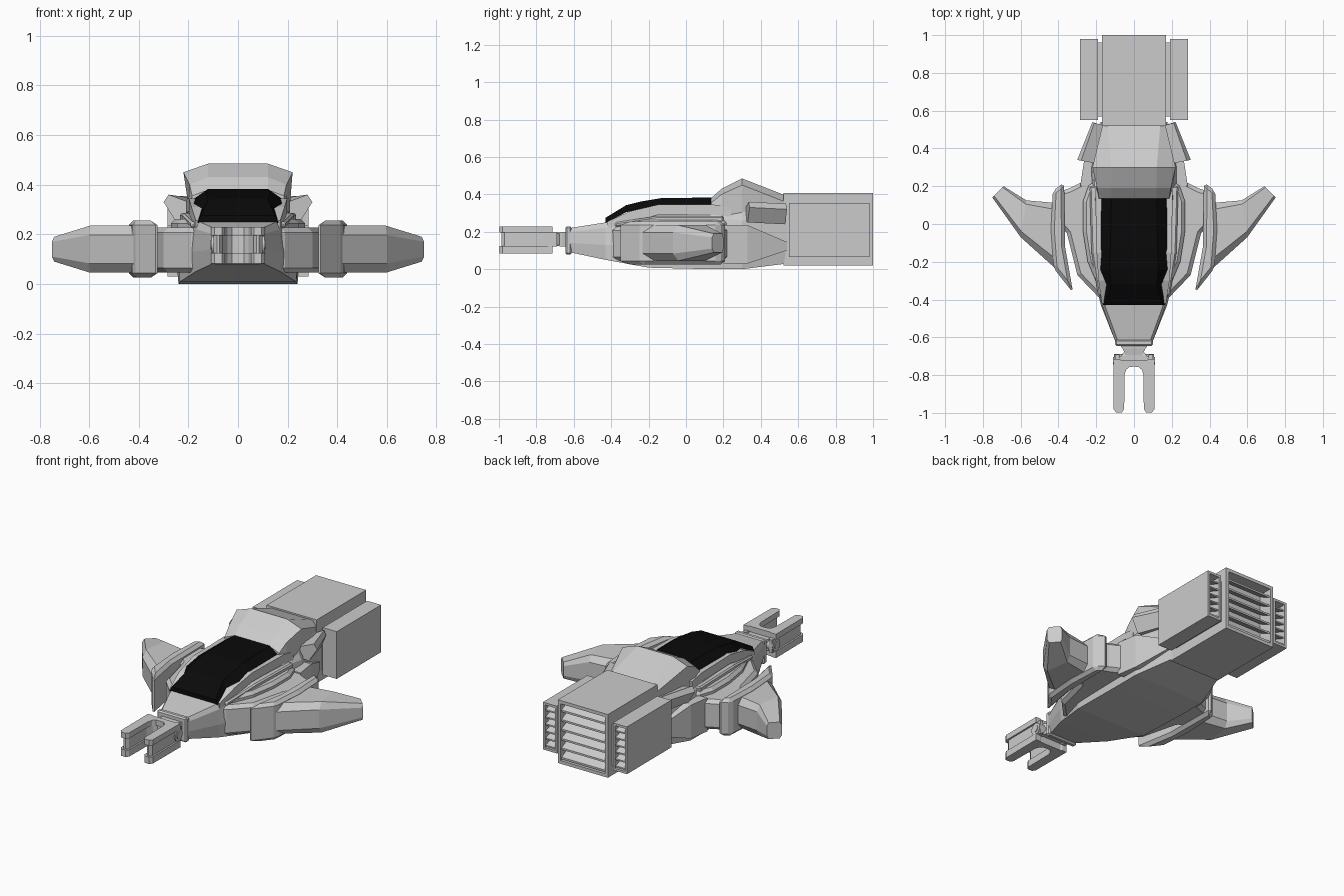
import bpy, bmesh, math
from mathutils import Vector

if "Cube" in bpy.data.objects:
    bpy.data.objects.remove(bpy.data.objects["Cube"])

glass = bpy.data.materials.new("black_glass")
glass.diffuse_color = (0.003, 0.003, 0.003, 1)
glass.use_nodes = True
glass.node_tree.nodes["Principled BSDF"].inputs["Base Color"].default_value = glass.diffuse_color


def finish(name, bm, mirror=False, bevel=0, mat=None):
    bmesh.ops.recalc_face_normals(bm, faces=bm.faces)
    me = bpy.data.meshes.new(name)
    bm.to_mesh(me)
    bm.free()
    ob = bpy.data.objects.new(name, me)
    bpy.context.collection.objects.link(ob)
    if bevel:
        m = ob.modifiers.new("Bevel", 'BEVEL')
        m.width, m.segments, m.limit_method = bevel, 1, 'ANGLE'
    if mirror:
        m = ob.modifiers.new("Mirror", 'MIRROR')
        m.use_mirror_merge = False
    if mat:
        me.materials.append(mat)
    return ob


def loft(name, rings, **kw):
    bm = bmesh.new()
    rows = [[bm.verts.new(p) for p in r] for r in rings]
    n = len(rows[0])
    for a, b in zip(rows, rows[1:]):
        for i in range(n):
            bm.faces.new((a[i], a[(i + 1) % n], b[(i + 1) % n], b[i]))
    bm.faces.new(rows[0])
    bm.faces.new(rows[-1])
    return finish(name, bm, **kw)


def sym(y, *half):
    return [(x, y, z) for x, z in half] + [(-x, y, z) for x, z in reversed(half)]


def rect(y, x0, x1, z0, z1):
    return [(x0, y, z0), (x1, y, z0), (x1, y, z1), (x0, y, z1)]


def prism(name, outline, z0, z1, **kw):
    return loft(name, [[(x, y, z) for x, y in outline] for z in (z0, z1)], **kw)


# hull
loft("hull", [
    sym(-.62, (.085, .09), (.1, .14), (.1, .2), (.085, .22)),
    sym(-.43, (.17, .05), (.175, .13), (.168, .22), (.155, .25)),
    sym(-.2, (.235, .008), (.235, .12), (.205, .26), (.14, .34)),
    sym(.13, (.24, 0), (.25, .12), (.21, .28), (.15, .345)),
    sym(.3, (.24, 0), (.25, .12), (.22, .26), (.17, .36)),
    sym(.54, (.165, .03), (.17, .14), (.17, .25), (.16, .36))])

# canopy glass
loft("canopy", [
    sym(-.43, (.164, .246), (.15, .275)),
    sym(-.32, (.145, .305), (.12, .342)),
    sym(-.24, (.18, .322), (.13, .362)),
    sym(-.13, (.182, .34), (.125, .38)),
    sym(.135, (.18, .34), (.12, .383))], mat=glass)

# cockpit side sills
loft("canopy_sill", [
    rect(-.42, .14, .17, .22, .255), rect(-.3, .14, .188, .25, .31),
    rect(-.15, .14, .198, .29, .345), rect(.15, .14, .205, .29, .345),
    rect(.24, .14, .21, .28, .33)], mirror=True)
loft("side_rail", [
    rect(-.38, .15, .19, .225, .25), rect(-.15, .15, .225, .25, .285),
    rect(.2, .15, .235, .25, .285)], mirror=True, bevel=.008)

# hump behind the canopy
loft("dorsal_hump", [
    sym(.135, (.2, .26), (.185, .355), (.12, .38)),
    sym(.19, (.205, .26), (.195, .4), (.12, .43)),
    sym(.30, (.19, .25), (.22, .45), (.12, .485)),
    sym(.53, (.155, .2), (.165, .36), (.14, .395))])

# angled panels beside the hump
loft("shoulder_panel", [
    [(.19, .32, .26), (.25, .33, .25), (.3, .34, .33), (.28, .335, .36), (.2, .32, .33)],
    [(.15, .52, .25), (.19, .53, .24), (.22, .54, .32), (.21, .535, .35), (.15, .52, .32)]],
    mirror=True)

# rear side fairing
loft("rear_fairing", [rect(.2, .18, .285, .03, .235), rect(.33, .18, .265, .03, .235),
                      rect(.54, .12, .178, .10, .145)], mirror=True)

# wing roots and terraces
prism("wing_root", [(.14, -.41), (.19, -.385), (.3, -.27), (.355, -.05), (.4, .0),
                    (.4, .17), (.34, .19), (.24, .24), (.14, .25)], .045, .228,
      mirror=True, bevel=.02)
prism("root_terrace", [(.14, -.37), (.19, -.33), (.245, -.2), (.27, -.04), (.27, .12),
                       (.235, .22), (.14, .22)], .1, .262, mirror=True, bevel=.018)
prism("wing_band", [(.322, -.365), (.365, -.12), (.37, .22), (.43, .175), (.44, -.03),
                    (.425, -.235)], .025, .255, mirror=True, bevel=.018)


# outer wings
def wing_ring(xf, yf, xb, yb, zb, zt):
    c = .2 * (zt - zb)
    prof = [(0, zb + c), (0, zt - c), (.15, zt), (.9, zt), (1, zt - c),
            (1, zb + c), (.9, zb), (.15, zb)]
    return [(xf + (xb - xf) * t, yf + (yb - yf) * t, z) for t, z in prof]


loft("outer_wing", [wing_ring(.4, -.25, .4, .11, .045, .235),
                    wing_ring(.6, -.07, .57, .125, .045, .235),
                    wing_ring(.75, .14, .69, .2, .09, .19)], mirror=True)


# engines with louvred exhausts
def engine(name, x0, x1, y0, y1, z0, z1, rim, slats, mirror):
    bm = bmesh.new()
    outer = [[bm.verts.new(p) for p in rect(y, x0, x1, z0, z1)] for y in (y0, y1)]
    inner = [[bm.verts.new(p) for p in rect(y, x0 + rim, x1 - rim, z0 + rim, z1 - rim)]
             for y in (y1, y1 - .09)]
    rows = outer + inner
    for a, b in zip(rows, rows[1:]):
        for i in range(4):
            j = (i + 1) % 4
            bm.faces.new((a[i], a[j], b[j], b[i]))
    bm.faces.new(rows[0])
    bm.faces.new(rows[-1])
    finish(name, bm, mirror=mirror)
    step = (z1 - z0 - 2 * rim) / slats
    for k in range(slats):
        z = z0 + rim + k * step
        prof = [(y1 - .085, z + step * .75), (y1 - .085, z + step * .95),
                (y1 - .008, z + step * .3), (y1 - .008, z + step * .1)]
        loft(name + "_slat", [[(x, y, zz) for y, zz in prof]
                              for x in (x0 + rim, x1 - rim)], mirror=mirror)


engine("main_engine", -.17, .17, .52, 1.0, .02, .408, .02, 6, False)
engine("side_engine", .19, .285, .55, .98, .065, .355, .014, 6, True)
loft("engine_mount", [rect(y, .16, .2, .08, .335) for y in (.57, .96)], mirror=True)

# nose collar and neck
loft("nose_collar", [rect(y, -.1, .1, .078, .228) for y in (-.645, -.612)], bevel=.008)
loft("nose_neck", [sym(-.64, (.075, .12), (.075, .2)), sym(-.66, (.06, .12), (.06, .2)),
                   sym(-.725, (.03, .13), (.03, .19))])
loft("neck_fork_joint", [sym(-.655, (.035, .135), (.035, .185)),
                         sym(-.7, (.07, .125), (.07, .195)),
                         sym(-.74, (.075, .125), (.075, .195))])


# gripper fork: two outer plates on a recessed core
def fork_outline(d, rear):
    half = [(0, -.755 + d), (.025, -.757 + d), (.042, -.772 + d), (.05 + d, -.8),
            (.052 + d, -.98 + d), (.064 + d, -.997 + d), (.095 - d, -.997 + d),
            (.108 - d, -.98 + d), (.11 - d, rear), (.08, rear), (.07, -.72), (0, -.72)]
    return half + [(-x, y) for x, y in reversed(half[1:-1])]


prism("fork_upper_plate", fork_outline(0, -.715), .195, .229)
prism("fork_lower_plate", fork_outline(0, -.715), .083, .125)
prism("fork_core", fork_outline(.01, -.69), .12, .2)


# hinge discs
def disc(x0, x1, r):
    return [[(x, -.725 + r * math.cos(a), .158 + r * math.sin(a))
             for a in (i * math.tau / 20 for i in range(20))] for x in (x0, x1)]


loft("hinge_disc", disc(.06, .106, .036), mirror=True)
loft("hinge_cap", disc(.1, .11, .02), mirror=True)
